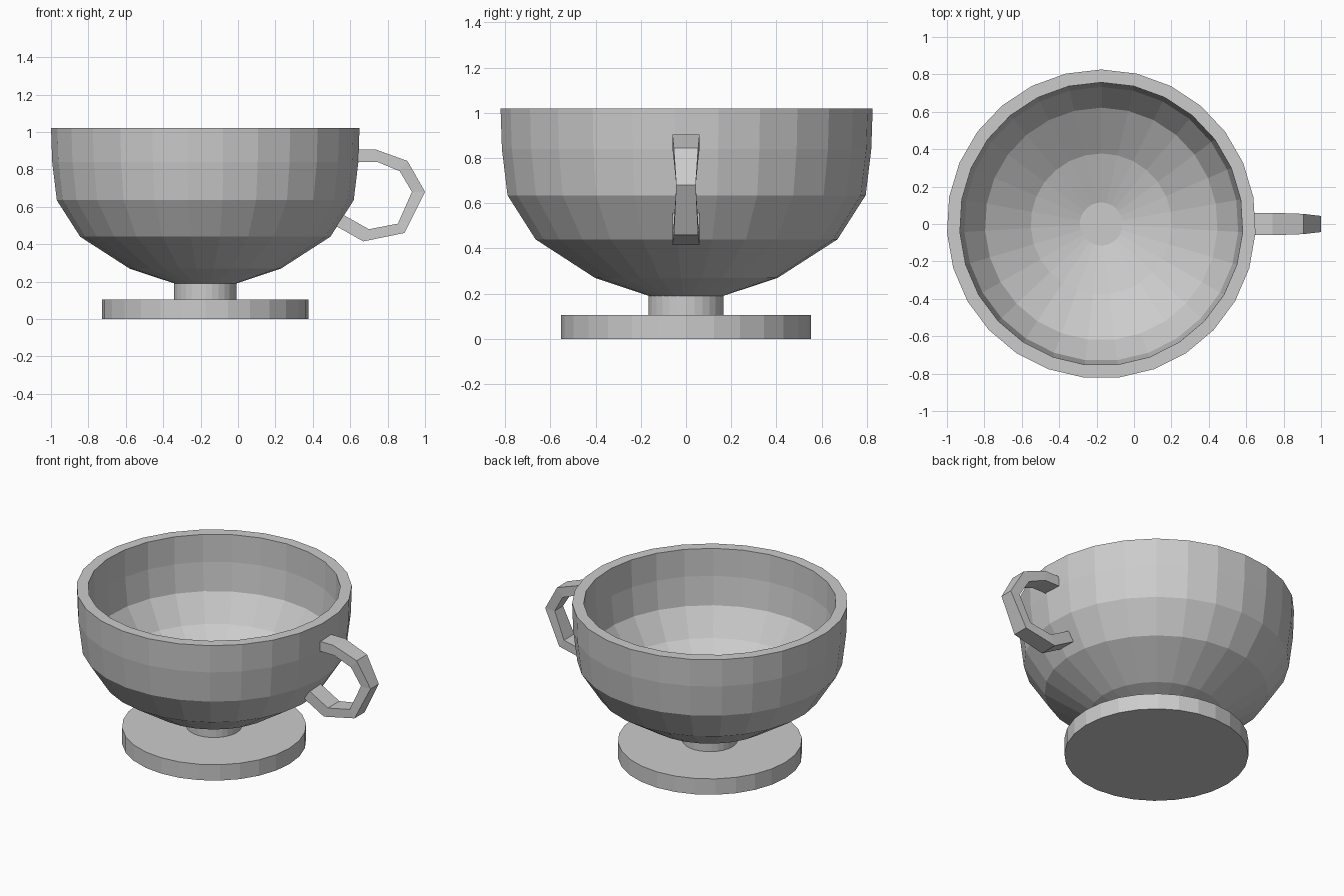
import bpy, bmesh
from math import sin, cos, pi

if "Cube" in bpy.data.objects:
    bpy.data.objects.remove(bpy.data.objects["Cube"])

CX = -0.175  # bowl axis


def make(name, bm):
    bmesh.ops.recalc_face_normals(bm, faces=bm.faces)
    me = bpy.data.meshes.new(name)
    bm.to_mesh(me)
    bm.free()
    ob = bpy.data.objects.new(name, me)
    bpy.context.collection.objects.link(ob)
    return ob


def lathe(name, profile, sides):
    """Revolve (radius, z) points about the bowl axis and cap both ends."""
    bm = bmesh.new()
    rings = [[bm.verts.new((CX + r * sin(2 * pi * i / sides),
                            r * cos(2 * pi * i / sides), z))
              for i in range(sides)] for r, z in profile]
    for a, b in zip(rings, rings[1:]):
        for i in range(sides):
            j = (i + 1) % sides
            bm.faces.new((a[i], a[j], b[j], b[i]))
    bm.faces.new(rings[0])
    bm.faces.new(rings[-1])
    return make(name, bm)


# Bowl: outer wall up, rim, inner wall down
lathe("bowl", [(0.165, 0.19), (0.406, 0.27), (0.67, 0.44), (0.795, 0.635),
               (0.82, 0.84), (0.826, 1.02), (0.757, 1.02), (0.754, 0.84),
               (0.733, 0.655), (0.622, 0.49), (0.377, 0.335), (0.115, 0.255)], 27)

# Stem and foot
lathe("stem", [(0.166, 0.10), (0.166, 0.195)], 28)
lathe("foot", [(0.552, 0.0), (0.552, 0.105)], 28)

# Handle: outer x, z, inner x, z, half width
stations = [
    (0.61, 0.905, 0.61, 0.84, 0.06),
    (0.74, 0.905, 0.745, 0.84, 0.06),
    (0.906, 0.845, 0.865, 0.79, 0.054),
    (1.0, 0.68, 0.93, 0.68, 0.043),
    (0.89, 0.46, 0.855, 0.51, 0.054),
    (0.67, 0.415, 0.70, 0.48, 0.06),
    (0.51, 0.505, 0.54, 0.57, 0.06),
]
bm = bmesh.new()
loops = [[bm.verts.new(p) for p in ((ox, -w, oz), (ox, w, oz), (ix, w, iz), (ix, -w, iz))]
         for ox, oz, ix, iz, w in stations]
for a, b in zip(loops, loops[1:]):
    for i in range(4):
        j = (i + 1) % 4
        bm.faces.new((a[i], a[j], b[j], b[i]))
bm.faces.new(loops[0])
bm.faces.new(loops[-1])
make("handle", bm)
